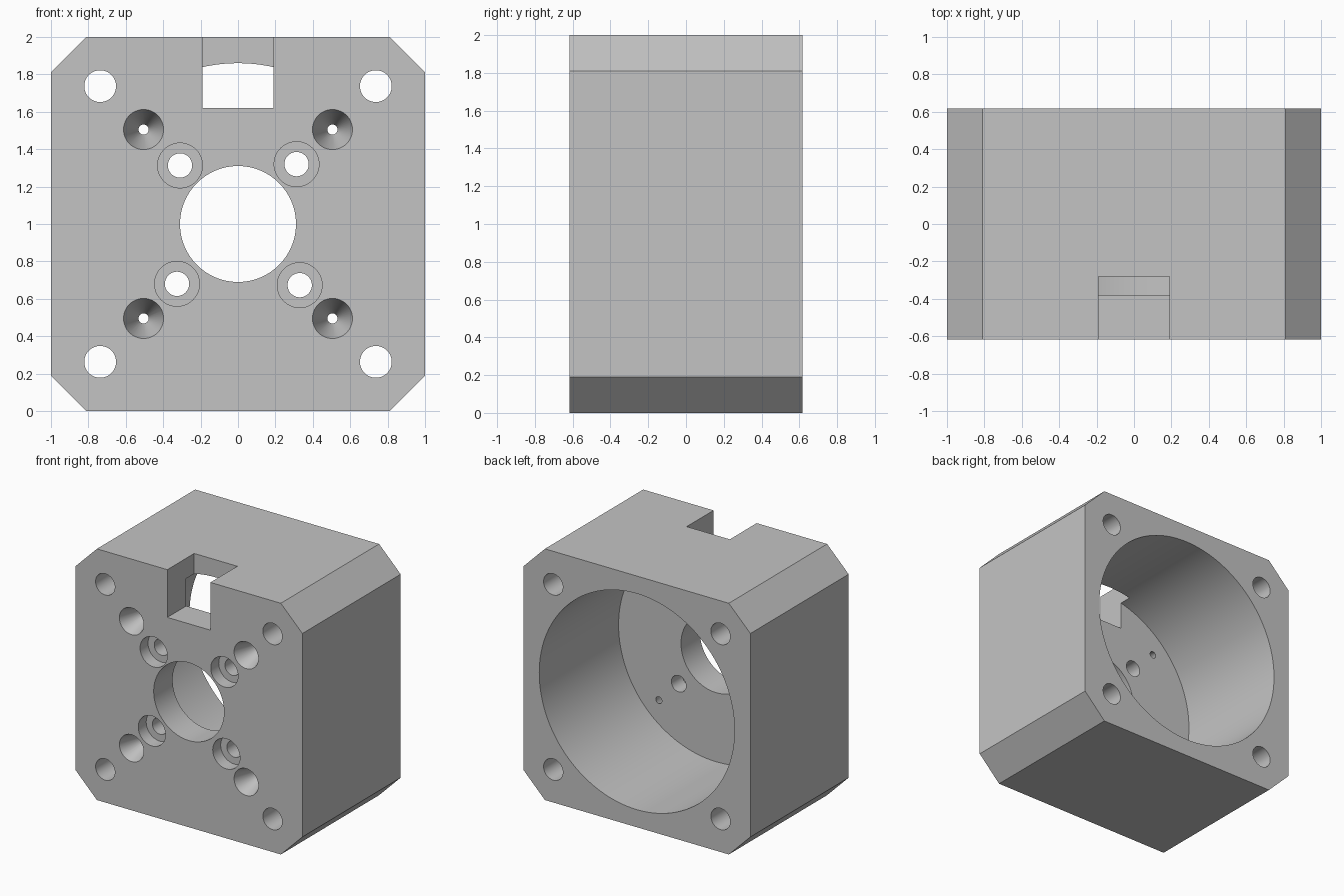
import bpy, bmesh, math
from mathutils import Matrix

if "Cube" in bpy.data.objects:
    bpy.data.objects.remove(bpy.data.objects["Cube"])

HALF_Y = 0.618      # half depth of the block
FLOOR_Y = -0.38     # bottom of the big rear bore
MID_Z = 1.0
CH = 0.19           # corner chamfer

grey = bpy.data.materials.new("plain grey")
grey.diffuse_color = (0.55, 0.55, 0.55, 1)
grey.use_nodes = True
grey.node_tree.nodes["Principled BSDF"].inputs["Base Color"].default_value = grey.diffuse_color


def add_object(name, bm):
    bmesh.ops.recalc_face_normals(bm, faces=bm.faces)
    mesh = bpy.data.meshes.new(name)
    bm.to_mesh(mesh)
    bm.free()
    mesh.materials.append(grey)
    obj = bpy.data.objects.new(name, mesh)
    bpy.context.collection.objects.link(obj)
    return obj


def cut(cutter):
    """Subtract a cutter from the block, then discard it."""
    cutter.hide_render = True
    mod = block.modifiers.new("cut", 'BOOLEAN')
    mod.operation = 'DIFFERENCE'
    mod.solver = 'EXACT'
    mod.object = cutter
    bpy.context.view_layer.objects.active = block
    bpy.ops.object.modifier_apply(modifier=mod.name)
    bpy.data.objects.remove(cutter, do_unlink=True)


def drill(x, z, y0, y1, r0, r1=None, sides=48):
    """Round or tapered hole along y; r0 at the front end, r1 at the back."""
    bm = bmesh.new()
    place = Matrix.Translation((x, (y0 + y1) / 2, z)) @ Matrix.Rotation(-math.pi / 2, 4, 'X')
    bmesh.ops.create_cone(bm, cap_ends=True, segments=sides, radius1=r0,
                          radius2=r0 if r1 is None else r1, depth=y1 - y0, matrix=place)
    cut(add_object("drill_cutter", bm))


# chamfered square block, extruded from front to back
profile = [(-1, CH), (-1 + CH, 0), (1 - CH, 0), (1, CH),
           (1, 2 - CH), (1 - CH, 2), (-1 + CH, 2), (-1, 2 - CH)]
bm = bmesh.new()
face = bm.faces.new([bm.verts.new((x, -HALF_Y, z)) for x, z in profile])
ext = bmesh.ops.extrude_face_region(bm, geom=[face])
for v in ext["geom"]:
    if isinstance(v, bmesh.types.BMVert):
        v.co.y = HALF_Y
block = add_object("motor_housing", bm)

# large rear bore and central through hole
drill(0, MID_Z, FLOOR_Y, 0.8, 0.86, sides=128)
drill(0, MID_Z, -0.8, 0, 0.31, sides=96)

# cable slot in the top front edge
bm = bmesh.new()
bmesh.ops.create_cube(bm, size=1, matrix=Matrix.Translation((0, -0.49, 1.86))
                      @ Matrix.Diagonal((0.38, 0.42, 0.48, 1)))
cut(add_object("slot_cutter", bm))

# corner bolt holes and tapered holes
taper = (0.107 - 0.027) / (FLOOR_Y + HALF_Y)
for sx in (-1, 1):
    for sz in (-1, 1):
        drill(sx * 0.737, MID_Z + sz * 0.737, -0.8, 0.8, 0.085)
        drill(sx * 0.505, MID_Z + sz * 0.505, -HALF_Y - 0.05, FLOOR_Y + 0.05,
              0.107 + 0.05 * taper, 0.027 - 0.05 * taper)

# counterbored screw holes around the centre
for x, z in ((-0.31, 1.313), (0.313, 1.32), (-0.326, 0.68), (0.33, 0.673)):
    drill(x, z, -0.8, -HALF_Y + 0.1, 0.12)
    drill(x, z, -0.8, FLOOR_Y + 0.1, 0.065)

# smooth bores, crisp edges
bpy.ops.object.select_all(action='DESELECT')
block.select_set(True)
bpy.context.view_layer.objects.active = block
bpy.ops.object.shade_smooth_by_angle(angle=math.radians(30))
